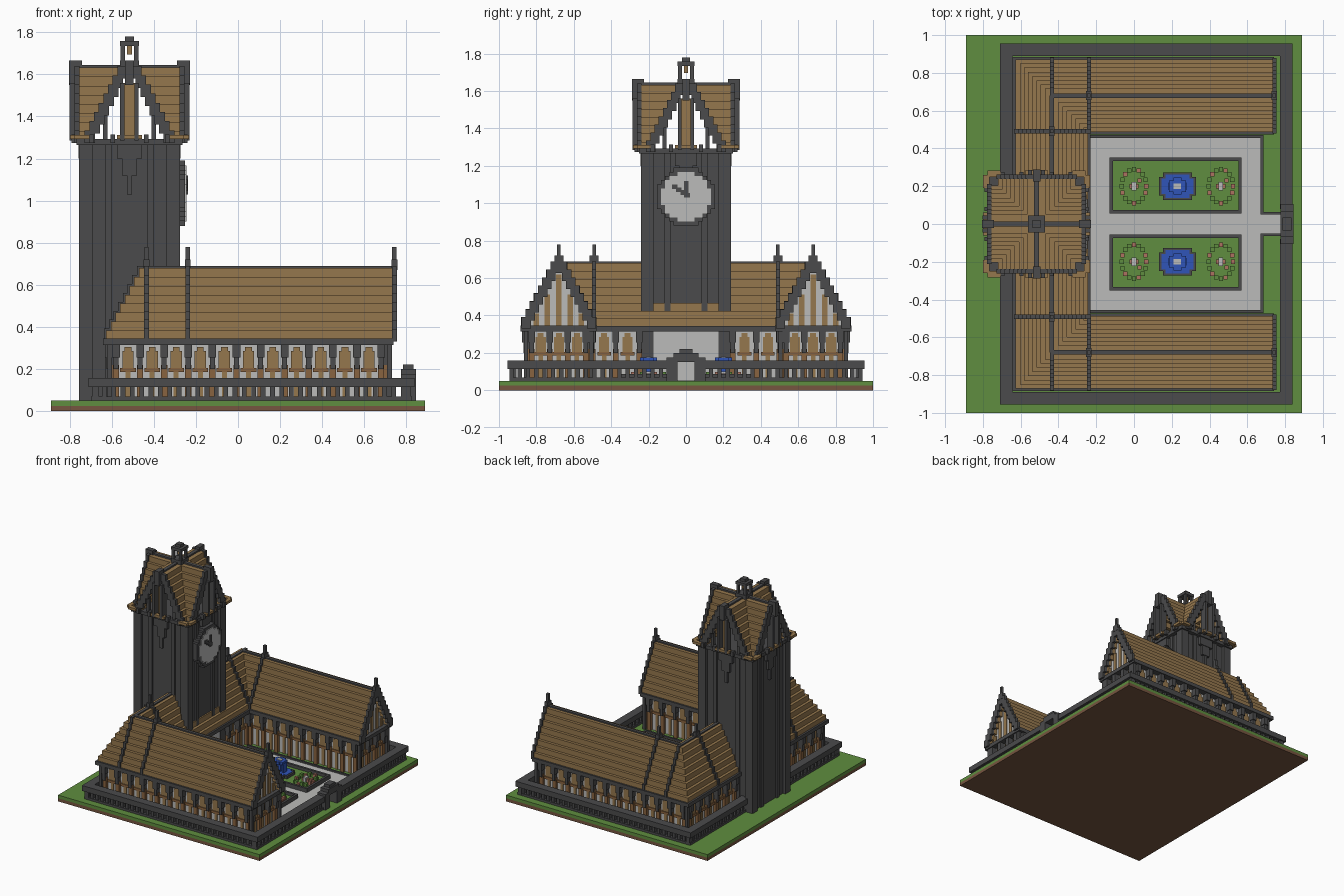
import bpy, bmesh, math
from mathutils import Matrix, Vector

if "Cube" in bpy.data.objects:
    bpy.data.objects.remove(bpy.data.objects["Cube"])


def material(name, rgb):
    m = bpy.data.materials.new(name)
    m.use_nodes = True
    m.diffuse_color = (*rgb, 1)
    m.node_tree.nodes["Principled BSDF"].inputs["Base Color"].default_value = (*rgb, 1)
    return m


STONE = material("dark stone", (.07, .07, .072))
ROOF = material("oak planks", (.30, .185, .075))
WOOD = material("red oak", (.25, .125, .05))
PLASTER = material("pale plaster", (.50, .50, .49))
GRASS = material("grass green", (.115, .27, .05))
DIRT = material("brown earth", (.18, .09, .05))
WATER = material("water blue", (.03, .09, .48))
FLOWER = material("flower pink", (.42, .17, .12))

V = .0222  # block size


def part(name, mat, boxes):
    """One object made of boxes given as (x0, x1, y0, y1, z0, z1)."""
    bm = bmesh.new()
    for x0, x1, y0, y1, z0, z1 in boxes:
        c = Vector((x0 + x1, y0 + y1, z0 + z1)) / 2
        size = (abs(x1 - x0), abs(y1 - y0), abs(z1 - z0), 1)
        bmesh.ops.create_cube(bm, size=1, matrix=Matrix.Translation(c) @ Matrix.Diagonal(size))
    me = bpy.data.meshes.new(name)
    bm.to_mesh(me)
    bm.free()
    me.materials.append(mat)
    ob = bpy.data.objects.new(name, me)
    bpy.context.collection.objects.link(ob)
    return ob


def mirror_y(boxes):
    return boxes + [(a, b, -d, -c, e, f) for a, b, c, d, e, f in boxes]


def frame(x0, x1, y0, y1, w, z0, z1):
    return [(x0, x1, y0, y0 + w, z0, z1), (x0, x1, y1 - w, y1, z0, z1),
            (x0, x0 + w, y0 + w, y1 - w, z0, z1), (x1 - w, x1, y0 + w, y1 - w, z0, z1)]


def centred(x, y, hx, hy, z0, z1):
    return (x - hx, x + hx, y - hy, y + hy, z0, z1)


def disc(x0, x1, r, zc):
    """Stepped round plate facing +x."""
    n = round(r / V)
    rows = []
    for i in range(-n, n):
        h = math.sqrt(max(r * r - ((i + .5) * r / n) ** 2, 0))
        h = max(1, round(h / V)) * V
        rows.append((x0, x1, -h, h, zc + i * r / n, zc + (i + 1) * r / n))
    return rows


# Ground
part("earth_base", DIRT, [(-.89, .89, -1, 1, 0, .025)])
part("lawn", GRASS, [(-.89, .89, -1, 1, .025, .05)])

# Boundary balustrade
def fence(z0, z1, i):
    a, b, c, w = -.71 + i, .84 - i, .955 - i, .066 - 2 * i
    return mirror_y([(a, b, c - w, c, z0, z1), (b - w, b, .08, c - w, z0, z1),
                     (a, a + w, 0, c - w, z0, z1)])

part("fence_base", STONE, fence(.05, .068, .012))
part("fence_rail", STONE, fence(.115, .158, 0))
balusters = [centred(-.68 + k * 2 * V, .922, V / 2, .016, .06, .12) for k in range(34)]
for k in range(20):
    y = .09 + k * 2 * V
    balusters += [centred(x, y, .016, V / 2, .06, .12) for x in (-.677, .807)]
part("fence_balusters", STONE, mirror_y(balusters))
part("gate_arch", STONE, mirror_y([(.775, .845, .045, .105, .05, .175)])
     + [(.775, .845, -.066, .066, .15, .2), (.785, .835, -.035, .035, .2, .222)])

# Courtyard paving and kerbs
part("paving", PLASTER, [(-.23, .67, -.455, .455, .05, .056), (.67, .78, -.05, .05, .05, .056)])
part("kerbs", STONE, mirror_y([(-.24, .685, .455, .47, .05, .068), (.67, .685, .05, .455, .05, .068),
                               (.685, .78, .05, .064, .05, .068)]))
part("bed_lawns", GRASS, mirror_y([(-.12, .56, .07, .34, .05, .064)]))
part("bed_borders", STONE, mirror_y(frame(-.13, .57, .055, .352, .018, .05, .088)))

# Planting rings
petals, leaves = [], []
for cx in (0, .46):
    for k in range(16):
        a = k * math.pi / 8
        spot = centred(cx + .065 * math.cos(a), .2 + .09 * math.sin(a), .011, .011, .06, .085 + .012 * (k % 2))
        (petals if k % 3 == 0 else leaves).append(spot)
    petals += [centred(cx, .2, .025, .011, .06, .09), centred(cx + .03, .23, .011, .011, .06, .08)]
part("flowers", FLOWER, mirror_y(petals))
part("shrubs", GRASS, mirror_y(leaves))
part("flower_centres", PLASTER, mirror_y([centred(x, .2, .012, .022, .06, .1) for x in (0, .46)]))

# Fountains
fx, fy = .23, .2
part("fountain_rims", STONE, mirror_y([centred(fx, fy, .098, .05, .06, .085),
                                       centred(fx, fy, .076, .073, .06, .084)]))
part("fountain_pools", WATER, mirror_y([centred(fx, fy, .085, .04, .07, .088),
                                        centred(fx, fy, .064, .062, .07, .087)]))
part("fountain_jets", WATER, mirror_y(
    [centred(fx, fy, .015, .015, .08, .16), centred(fx, fy, .045, .03, .152, .175),
     centred(fx, fy, .022, .045, .154, .174)]
    + [centred(fx + s * .04, fy, .008, .02, .08, .16) for s in (-1, 1)]))
part("fountain_caps", PLASTER, mirror_y([centred(fx, fy, .02, .014, .17, .18)]))

# Halls: plaster walls on a U plan
WY, BX = .68, -.435
part("hall_walls", PLASTER, mirror_y([(-.59, .69, WY - .155, WY + .155, .05, .33)])
     + [(BX - .155, BX + .155, -.6, .6, .05, .33)])

posts, brackets, panels, sills = [], [], [], []


def bays(along, start, end, plane, out):
    """Timber posts, stone brackets and panels along one wall face."""
    def put(boxes, c, hw, depth, z0, z1):
        p, q = sorted((plane - out * .005, plane + out * depth))
        boxes.append((c - hw, c + hw, p, q, z0, z1) if along == "x" else (p, q, c - hw, c + hw, z0, z1))
    n = max(1, round((end - start) / .111))
    step = (end - start) / n
    for k in range(n + 1):
        c = start + k * step
        put(posts, c, .015, .022, .05, .22)
        put(brackets, c, .012, .034, .2, .27)
        put(brackets, c, .018, .042, .255, .32)
        if k < n:
            m = c + step / 2
            put(panels, m, .027, .008, .2, .285)
            put(panels, m, .016, .008, .284, .305)
            put(sills, m, .037, .014, .185, .205)
            put(panels, m, .012, .007, .05, .186)


for s in (-1, 1):
    bays("x", -.58, .68, s * (WY + .155), s)
    bays("x", -.25, .68, s * (WY - .155), -s)
    bays("y", s * WY - .145, s * WY + .145, .69, 1)
    lo, hi = sorted((s * .25, s * .5))
    bays("y", lo, hi, BX + .155, 1)
    lo, hi = sorted((s * .25, s * .82))
    bays("y", lo, hi, BX - .155, -1)
part("wall_posts", WOOD, posts)
part("wall_brackets", STONE, brackets)
part("wall_panels", ROOF, panels)
part("wall_sills", WOOD, sills)
part("corner_posts", STONE, mirror_y([centred(x, y, .011, .011, .05, .32)
                                      for x, y in ((-.61, .855), (.72, .855), (.72, .505))]))

# Hall roofs: stepped, hipped at the back corners, gabled at the front
N, Z0, RISE = 8, .34, .0425
tiles, rakes, gables, ribs = [], [], [], []
for k in range(N):
    h, z0, z1 = .192 - k * V, Z0 + k * RISE, Z0 + (k + 1) * RISE
    tiles += mirror_y([(BX - h, .70, WY - h, WY + h, z0, z1)]) + [(BX - h, BX + h, -WY, WY, z0, z1)]
    for s in (-1, 1):
        y0, y1 = sorted((WY + s * h, WY + s * max(h - .042, 0)))
        tiles += mirror_y([(.70, .733, y0, y1, z0, z1)])
        y0, y1 = sorted((WY + s * (h + .008), WY + s * max(h - .042, 0)))
        rakes += mirror_y([(.732, .755, y0, y1, z0 - .01, z1 + .008)])
    g = h - .02
    if g > .01:
        gables += mirror_y([(.69, .705, WY - g, WY + g, z0, z1)])
    e = h + .009
    ribs += mirror_y([(-.25, -.228, WY - e, WY + e, z0, z1 + .009),
                      (BX - e, BX + e, .48, .502, z0, z1 + .009)])
    ribs += mirror_y([(BX - .011, BX + .011, WY, WY + e, z0, z1 + .009)])
part("hall_roof", ROOF, tiles)
part("gable_rakes", STONE, rakes)
part("gable_infill", PLASTER, gables)
part("roof_ribs", STONE, ribs)
part("gable_timbers", ROOF, mirror_y([centred(.706, WY + o, .006, .015, .34, .62 - 1.75 * abs(o))
                                      for o in (-.12, -.062, 0, .062, .12)]))
part("eaves", STONE, mirror_y([(BX - .207, .74, WY - .205, WY + .205, .315, .345)])
     + [(BX - .207, BX + .205, -.6, .6, .315, .344)])
part("ridges", STONE, mirror_y([(BX - .011, .755, WY - .012, WY + .012, .66, .69)])
     + [(BX - .012, BX + .012, -WY, WY, .66, .689)])
spots = ((.743, WY), (-.239, WY), (BX, .491))
part("finials", STONE, mirror_y([centred(x, y, .01, .01, .68, .78) for x, y in spots]
                                + [centred(x, y, .014, .024, .67, .72) for x, y in spots]))

# Clock tower
TX = -.516


def four(boxes):
    """Repeat boxes on all four tower sides, given about the tower axis."""
    out = []
    for a, b, c, d, e, f in boxes:
        for x0, x1, y0, y1 in ((a, b, c, d), (-d, -c, a, b), (-b, -a, -d, -c), (c, d, -b, -a)):
            out.append((TX + x0, TX + x1, y0, y1, e, f))
    return out


part("tower_shaft", STONE, [centred(TX, 0, .218, .218, .05, 1.28)])
part("tower_piers", STONE, four([(.175, .24, .175, .24, .05, 1.27)]
                                + [(.21, .23, o - .016, o + .016, .05, 1.27) for o in (-.1, .1)]))
part("tower_pendants", STONE, four([(.21, .243, -.06, .06, 1.2, 1.27), (.21, .238, -.035, .035, 1.12, 1.2),
                                    (.21, .234, -.012, .012, 1.03, 1.12)]))
part("tower_cornice", STONE, [centred(TX, 0, .252, .252, 1.265, 1.292)])
part("tower_eaves", ROOF, four([(.25, .283, -.26, -.19, 1.292, 1.312), (.25, .283, .19, .26, 1.292, 1.312),
                                (.25, .283, -.06, .06, 1.292, 1.312)]))
part("eave_brackets", STONE, four([(.24, .275, o - .011, o + .011, 1.275, 1.315) for o in (-.18, -.08, .08, .18)]))

# Cross-gabled belfry roof, open underneath
slopes, edges = [], []
for k in range(N):
    h, z0, z1 = .205 - k * V, 1.285 + k * .0435, 1.285 + (k + 1) * .0435
    i = max(h - .042, 0)
    for s in (-1, 1):
        y0, y1 = sorted((s * h, s * i))
        slopes.append((i, .24, y0, y1, z0, z1))
        y0, y1 = sorted((s * (h + .008), s * i))
        edges.append((.238, .262, y0, y1, z0 - .01, z1 + .006))
part("belfry_roof", ROOF, four(slopes))
part("belfry_rakes", STONE, four(edges))
part("belfry_ridges", STONE, four([(0, .262, -.014, .014, 1.615, 1.645)]))
part("belfry_posts", STONE, four([(.215, .24, o - .011, o + .011, 1.285, 1.62 - 1.7 * abs(o))
                                  for o in (-.115, .115)]
                                 + [(.23, .285, s * .034 - .01, s * .034 + .01, 1.285, 1.56) for s in (-1, 1)]
                                 + [(.225, .288, -.02, .02, 1.55, 1.665)]))
part("belfry_timbers", ROOF, four([(.22, .235, -.024, .024, 1.285, 1.56)]))

# Lantern
part("lantern", STONE, four([(.022, .042, .022, .042, 1.63, 1.74)])
     + [centred(TX, 0, .045, .045, 1.63, 1.665), centred(TX, 0, .045, .045, 1.735, 1.758),
        centred(TX, 0, .022, .022, 1.758, 1.78)])
part("bell", ROOF, [centred(TX, 0, .012, .012, 1.695, 1.736)])

# Clock
part("clock_rim", STONE, disc(-.3, -.252, .155, 1.035))
part("clock_face", PLASTER, disc(-.26, -.245, .133, 1.035))
part("clock_hands", STONE, [(-.25, -.238, -.012, .014, 1.03, 1.12)]
     + [(-.25, -.239, -.075 + k * V, -.045 + k * V, 1.075 - k * .015, 1.1 - k * .015) for k in range(4)])
